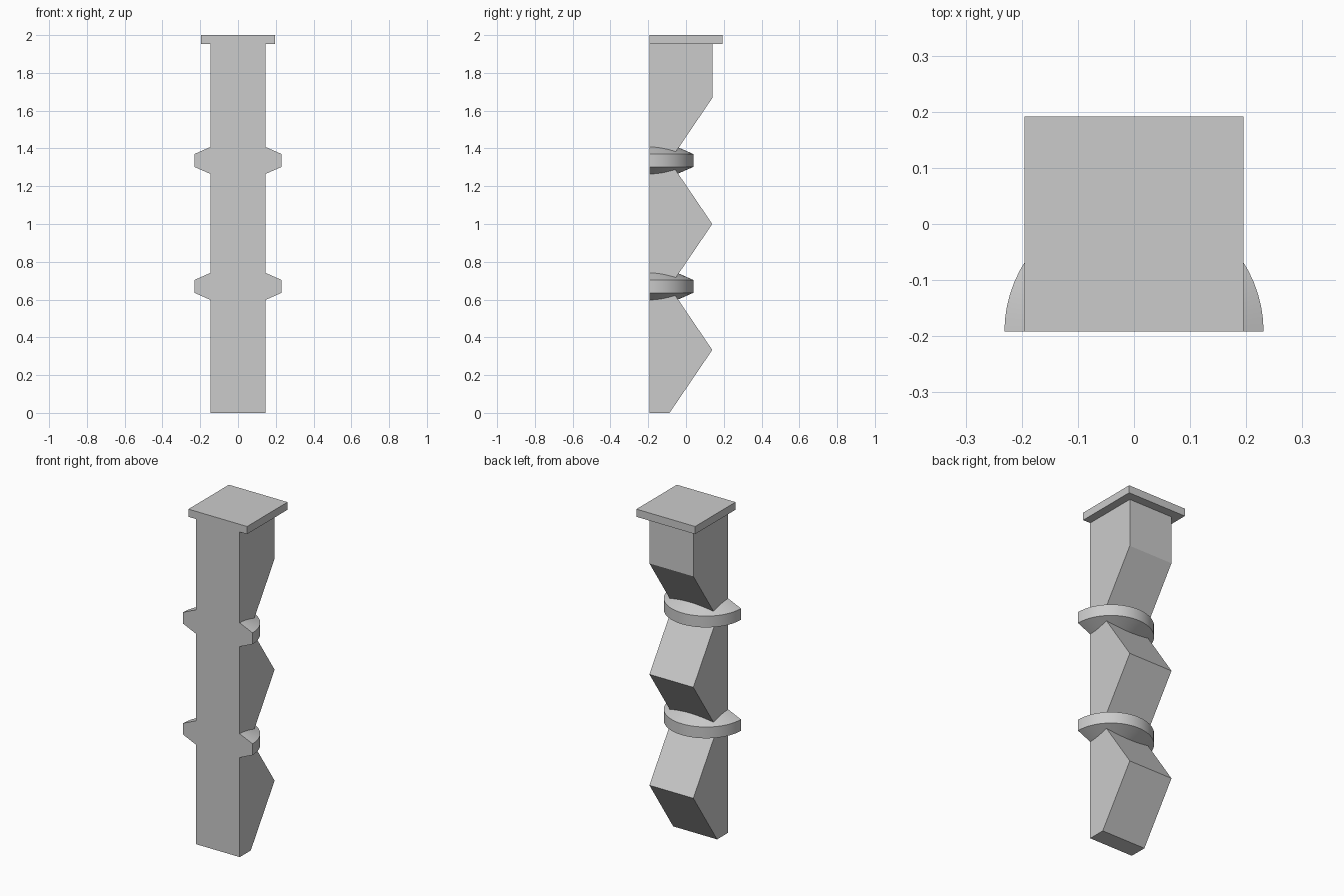
import bpy, bmesh, math

cube = bpy.data.objects.get("Cube")
if cube:
    bpy.data.objects.remove(cube, do_unlink=True)

FRONT = -0.192       # flat front plane shared by all parts
HALF_WIDTH = 0.146   # half width of the shaft

grey = bpy.data.materials.new("light grey")
grey.use_nodes = True
colour = (0.6, 0.6, 0.6, 1)
grey.diffuse_color = colour
grey.node_tree.nodes["Principled BSDF"].inputs["Base Color"].default_value = colour


def finish(bm, name):
    bmesh.ops.recalc_face_normals(bm, faces=bm.faces)
    mesh = bpy.data.meshes.new(name)
    bm.to_mesh(mesh)
    bm.free()
    mesh.materials.append(grey)
    obj = bpy.data.objects.new(name, mesh)
    bpy.context.collection.objects.link(obj)
    return obj


def extrude_profile(name, points, half):
    """Side profile (y, z) extruded across x."""
    bm = bmesh.new()
    face = bm.faces.new([bm.verts.new((-half, y, z)) for y, z in points])
    result = bmesh.ops.extrude_face_region(bm, geom=[face])
    verts = [v for v in result["geom"] if isinstance(v, bmesh.types.BMVert)]
    bmesh.ops.translate(bm, verts=verts, vec=(2 * half, 0, 0))
    return finish(bm, name)


def half_collar(name, z):
    """Double-bevelled disc, cut flat at the front."""
    radius, rim, inner = 0.231, 0.034, 0.08
    crown = rim + (radius - inner) * 0.44
    section = [(inner, -crown), (radius, -rim), (radius, rim), (inner, crown)]
    bm = bmesh.new()
    face = bm.faces.new([bm.verts.new((r, FRONT, z + h)) for r, h in section])
    cap = bmesh.ops.duplicate(bm, geom=[face])["geom"]
    bmesh.ops.spin(bm, geom=cap, cent=(0, FRONT, 0), axis=(0, 0, 1),
                   angle=math.pi, steps=32)
    bmesh.ops.remove_doubles(bm, verts=bm.verts, dist=0.0001)
    obj = finish(bm, name)
    bpy.ops.object.select_all(action="DESELECT")
    obj.select_set(True)
    bpy.context.view_layer.objects.active = obj
    bpy.ops.object.shade_smooth_by_angle(angle=math.radians(20))
    return obj


# Zigzag shaft: the back alternates between notches and ridges
notch, ridge, top = -0.087, 0.139, 1.954
back = [(ridge if i % 2 else notch, i / 3) for i in range(6)]
extrude_profile("shaft", [(FRONT, 0)] + back + [(ridge, top), (FRONT, top)], HALF_WIDTH)

# Square cap plate
extrude_profile("cap_plate", [(FRONT, top), (0.192, top), (0.192, 2), (FRONT, 2)], 0.195)

# Collars around the two notches
for name, z in (("lower_collar", 2 / 3 + 0.003), ("upper_collar", 4 / 3 + 0.003)):
    half_collar(name, z)
